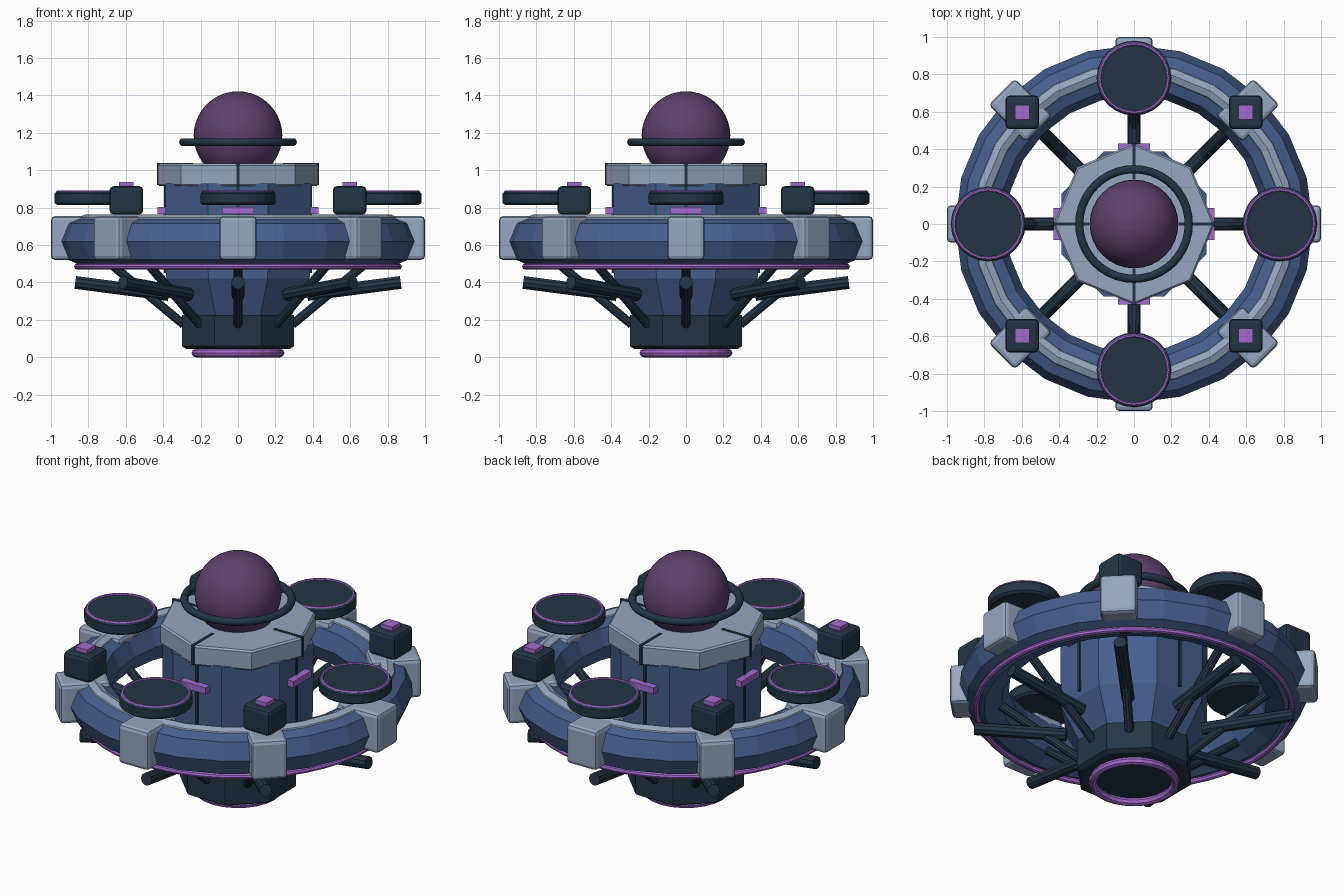
import bpy, bmesh, math
from mathutils import Vector, Matrix

old = bpy.data.objects.get("Cube")
if old:
    bpy.data.objects.remove(old)


def material(name, rgb):
    m = bpy.data.materials.new(name)
    m.use_nodes = True
    color = (*rgb, 1)
    m.diffuse_color = color
    m.node_tree.nodes["Principled BSDF"].inputs["Base Color"].default_value = color
    return m


BLUE = material("hull blue", (.06, .115, .27))
DARK = material("dark navy", (.017, .036, .06))
LIGHT = material("pale grey blue", (.30, .385, .53))
PURPLE = material("bright purple", (.36, .145, .62))
DOME = material("dome plum", (.112, .053, .155))


def finish(name, bm, mat, smooth=False, bevel=0):
    bmesh.ops.recalc_face_normals(bm, faces=bm.faces)
    me = bpy.data.meshes.new(name)
    bm.to_mesh(me)
    bm.free()
    me.materials.append(mat)
    for p in me.polygons:
        p.use_smooth = smooth
    ob = bpy.data.objects.new(name, me)
    bpy.context.collection.objects.link(ob)
    if bevel:
        mod = ob.modifiers.new("soft edges", 'BEVEL')
        mod.width = bevel
        mod.segments = 2
    return ob


def lathe(name, profile, sides, mat, phase=0, closed=False, center=(0, 0), smooth=False):
    """Turn an (r, z) profile about a vertical axis; open profiles get end caps."""
    bm = bmesh.new()
    rings = []
    for r, z in profile:
        angles = [phase + math.tau * i / sides for i in range(sides)]
        rings.append([bm.verts.new((center[0] + r * math.cos(a),
                                    center[1] + r * math.sin(a), z)) for a in angles])
    pairs = list(zip(rings, rings[1:]))
    if closed:
        pairs.append((rings[-1], rings[0]))
    else:
        bm.faces.new(rings[0])
        bm.faces.new(rings[-1])
    for a, b in pairs:
        for i in range(sides):
            j = (i + 1) % sides
            bm.faces.new((a[i], a[j], b[j], b[i]))
    return finish(name, bm, mat, smooth)


def torus(name, major, minor, z, sides, ring_sides, mat, center=(0, 0), smooth=False):
    profile = [(major + minor * math.cos(math.tau * k / ring_sides),
                z + minor * math.sin(math.tau * k / ring_sides)) for k in range(ring_sides)]
    return lathe(name, profile, sides, mat, 0, True, center, smooth)


def box(name, lo, hi, mat, angle=0, bevel=0):
    """Box from lo to hi, then turned about the vertical axis."""
    lo, hi = Vector(lo), Vector(hi)
    bm = bmesh.new()
    bmesh.ops.create_cube(bm, size=1)
    bm.transform(Matrix.Rotation(angle, 4, 'Z') @ Matrix.Translation((lo + hi) / 2)
                 @ Matrix.Diagonal((*(hi - lo), 1)))
    return finish(name, bm, mat, bevel=bevel)


def rod(name, start, end, radius, mat, angle):
    """Straight rod between two (r, z) points at one bearing."""
    a, b = Vector((start[0], 0, start[1])), Vector((end[0], 0, end[1]))
    bm = bmesh.new()
    bmesh.ops.create_cone(bm, cap_ends=True, segments=10, radius1=radius,
                          radius2=radius, depth=(b - a).length)
    turn = Vector((0, 0, 1)).rotation_difference(b - a).to_matrix().to_4x4()
    bm.transform(Matrix.Rotation(angle, 4, 'Z') @ Matrix.Translation((a + b) / 2) @ turn)
    return finish(name, bm, mat)


# Central column: octagonal, flats facing the axes
FLAT = math.pi / 8
lathe("lower_hull", [(.30, .045), (.325, .06), (.325, .225)], 8, DARK, FLAT)
lathe("core_body", [(.31, .22), (.415, .42), (.42, .64), (.42, .93)], 8, BLUE, FLAT)
lathe("top_plate", [(.42, .915), (.43, .925), (.43, 1.025), (.42, 1.035)], 8, LIGHT)
torus("base_ring", .225, .023, .023, 24, 8, PURPLE)

# Dome and its surrounding hoop
bm = bmesh.new()
bmesh.ops.create_uvsphere(bm, u_segments=32, v_segments=20, radius=.237)
bm.transform(Matrix.Translation((0, 0, 1.185)))
finish("dome", bm, DOME, smooth=True)
torus("dome_hoop", .293, .022, 1.15, 40, 10, DARK, smooth=True)

# Outer ring with pale rail and glowing underside line
torus("outer_ring", .82, .136, .62, 24, 8, BLUE)
torus("ring_rail", .82, .05, .712, 24, 8, LIGHT)
torus("ring_glow", .86, .016, .485, 48, 8, PURPLE)

# Eight clamps, support arms and braces
for i in range(8):
    a = i * math.pi / 4
    box(f"ring_clamp_{i}", (.72, -.1, .52), (1, .1, .755), LIGHT, a, .022)
    rod(f"support_arm_{i}", (.37, .335), (.87, .40), .036, DARK, a)
    rod(f"brace_{i}", (.29, .175), (.73, .54), .025, DARK, a)

# Parts repeated on the four axes
for i in range(4):
    a = i * math.pi / 2
    c = (.78 * math.cos(a), .78 * math.sin(a))
    lathe(f"pad_{i}", [(.185, .813), (.2, .825), (.2, .875), (.19, .887)],
          24, DARK, center=c)
    torus(f"pad_glow_{i}", .183, .009, .885, 24, 6, PURPLE, center=c)
    box(f"body_light_{i}", (.37, -.086, .765), (.43, .086, .803), PURPLE, a)
    box(f"body_seam_{i}", (.38, -.008, .45), (.395, .008, .92), DARK, a)
    box(f"plate_seam_{i}", (.24, -.008, .92), (.434, .008, 1.039), DARK, a)

# Pods on the four diagonals
for i, (sx, sy) in enumerate([(1, 1), (-1, 1), (-1, -1), (1, -1)]):
    x, y = .597 * sx, .597 * sy
    box(f"pod_{i}", (x - .09, y - .09, .763), (x + .09, y + .09, .915), DARK, bevel=.022)
    box(f"pod_light_{i}", (x - .039, y - .039, .90), (x + .039, y + .039, .938), PURPLE)
